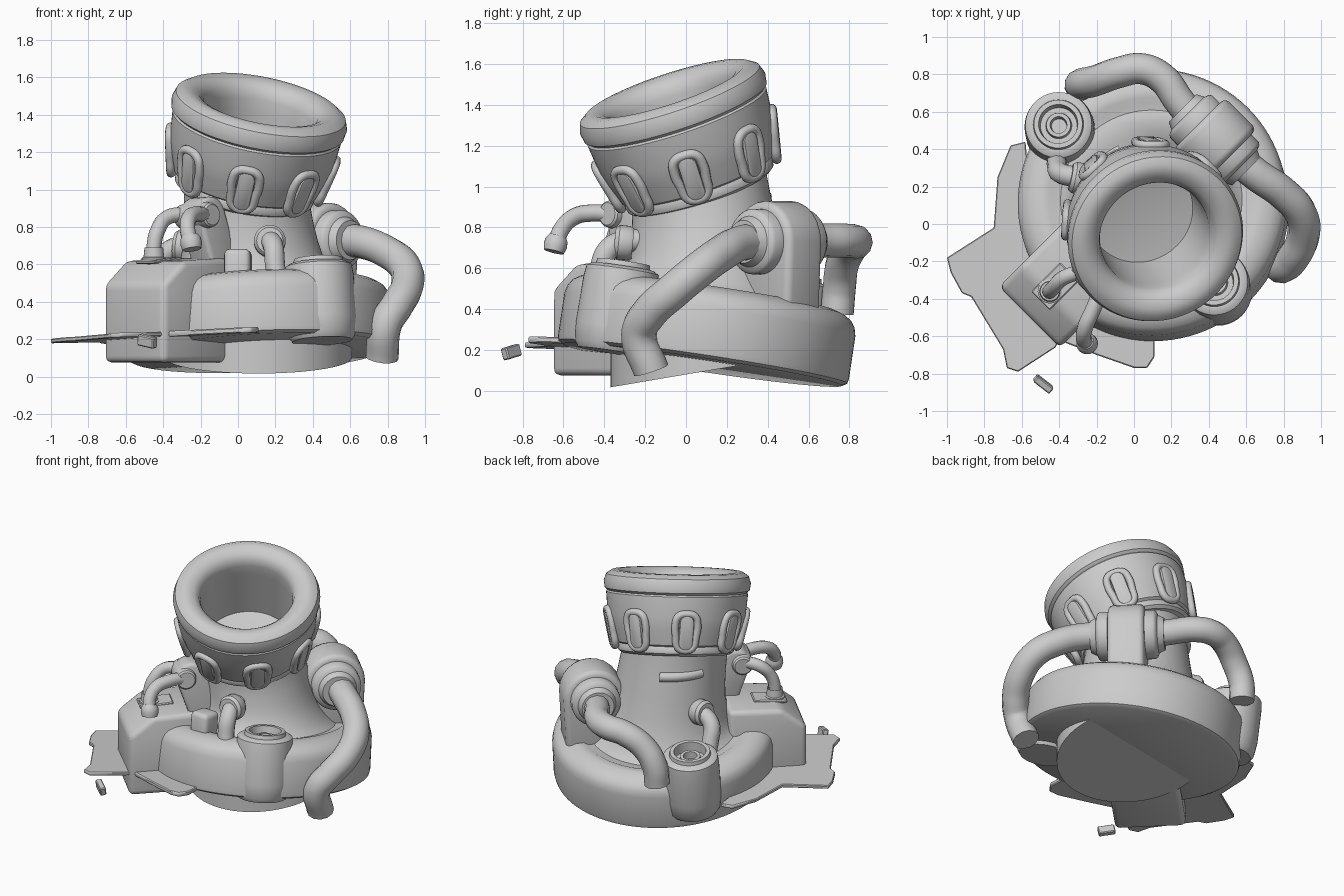
import bpy, bmesh, math
from math import sin, cos, pi
from mathutils import Vector as V, Matrix

if "Cube" in bpy.data.objects:
    bpy.data.objects.remove(bpy.data.objects["Cube"])


def frame(o, z, x=(1, 0, 0)):
    """Matrix at o with local Z along z and local X near x."""
    z = V(z).normalized()
    x = V(x)
    x = (x - z * x.dot(z)).normalized()
    m = Matrix((x, z.cross(x), z)).transposed().to_4x4()
    m.translation = V(o)
    return m


def finish(name, bm, m=None):
    if m is not None:
        bm.transform(m)
    bmesh.ops.recalc_face_normals(bm, faces=bm.faces)
    me = bpy.data.meshes.new(name)
    bm.to_mesh(me)
    bm.free()
    ob = bpy.data.objects.new(name, me)
    bpy.context.collection.objects.link(ob)
    return ob


def skin(bm, rings):
    for a, b in zip(rings, rings[1:]):
        n = max(len(a), len(b))
        for i in range(n):
            j = (i + 1) % n
            if len(a) == 1:
                bm.faces.new((a[0], b[j], b[i]))
            elif len(b) == 1:
                bm.faces.new((a[i], a[j], b[0]))
            else:
                bm.faces.new((a[i], a[j], b[j], b[i]))


def revolve(name, prof, m, n=64):
    """Lathe (radius, height) points round local Z."""
    bm = bmesh.new()
    rings = []
    for r, h in prof:
        k = n if r > 0 else 1
        rings.append([bm.verts.new((r * cos(2 * pi * i / k), r * sin(2 * pi * i / k), h))
                      for i in range(k)])
    skin(bm, rings)
    return finish(name, bm, m)


def prism(name, pts, depth, m, bevel=0.0, segs=3):
    """Extrude an outline in local XY, centred on local Z, with rounded edges."""
    bm = bmesh.new()
    f = bm.faces.new([bm.verts.new((x, y, -depth / 2)) for x, y in pts])
    top = bmesh.ops.extrude_face_region(bm, geom=[f])["geom"]
    bmesh.ops.translate(bm, vec=(0, 0, depth), verts=[v for v in top if isinstance(v, bmesh.types.BMVert)])
    bmesh.ops.recalc_face_normals(bm, faces=bm.faces)
    if bevel:
        es = [e for e in bm.edges if e.calc_face_angle(0) > 0.5]
        bmesh.ops.bevel(bm, geom=es, offset=bevel, segments=segs, affect='EDGES', profile=0.5, clamp_overlap=True)
    return finish(name, bm, m)


def pipe(name, pts, r, cyclic=False, res=8):
    cu = bpy.data.curves.new(name, 'CURVE')
    cu.dimensions = '3D'
    cu.bevel_depth, cu.bevel_resolution, cu.resolution_u = r, 4, res
    cu.use_fill_caps = not cyclic
    s = cu.splines.new('BEZIER')
    s.bezier_points.add(len(pts) - 1)
    for b, p in zip(s.bezier_points, pts):
        b.co = p
        b.handle_left_type = b.handle_right_type = 'AUTO'
    s.use_cyclic_u = cyclic
    ob = bpy.data.objects.new(name, cu)
    bpy.context.collection.objects.link(ob)
    return ob


def arch(hw, low, n=12):
    """Arch outline: half circle at the origin with legs down to low."""
    return [(-hw, low), (hw * .9, low)] + [(hw * cos(pi * i / n), hw * sin(pi * i / n)) for i in range(n + 1)]


RAD, TAN = V((1, 1, 0)).normalized(), V((1, -1, 0)).normalized()
BASE = frame((0.11, 0.08, 0.127), (-0.05, 0.15, 1))
HEAD = frame((0.12, -0.075, 1.435), (0.2, -0.33, 1))

# Tilted round base
revolve("base", [(0, 0), (.69, 0), (.715, .015), (.72, .04), (.72, .25), (.71, .29), (.69, .32),
                 (.65, .345), (.6, .36), (.55, .36), (.52, .34), (.3, .34), (0, .34)], BASE, 96)

# Inner foot under the base: a drum cut off by a plane sloping the other way
w = prism("inner_foot", [(.11 + .5 * cos(pi * i / 32), .13 + .5 * sin(pi * i / 32)) for i in range(64)], .02, None)
for v in w.data.vertices:
    if v.co.z < 0:
        v.co.z = .08 + .17 * v.co.y
    else:
        v.co.z = .25

# Neck: flared tube bending from the base axis to the head axis
bm = bmesh.new()
rings = []
c0, c1 = BASE @ V((0, 0, .33)), HEAD @ V((0, 0, -.42))
for t, r in [(0, .5), (.05, .46), (.12, .43), (.22, .4), (.36, .375), (.52, .36), (.7, .35), (.85, .345), (1, .345)]:
    s = t * t * (3 - 2 * t)
    m = frame(c0.lerp(c1, t), BASE.col[2].xyz.lerp(HEAD.col[2].xyz, s))
    rings.append([bm.verts.new(m @ V((r * cos(pi * i / 32), r * sin(pi * i / 32), 0))) for i in range(64)])
skin(bm, rings)
finish("neck", bm)

# Collar, mouth ring and hollow bore
revolve("mouth_collar", [(.3, -.49), (.355, -.49), (.375, -.475), (.38, -.45), (.372, -.43), (.39, -.42), (.425, -.32),
                         (.447, -.24), (.46, -.1), (.452, -.09), (.47, -.075), (.477, -.03), (.462, .015), (.425, .04),
                         (.385, .042), (.34, .025), (.31, -.005), (.298, -.05), (.296, -.12), (.285, -.46), (0, -.5)], HEAD, 80)

# Eight clasps round the collar: an arched loop over a longer plate
for k in range(8):
    rot = HEAD @ Matrix.Rotation(k * pi / 4 - .06, 4, 'Z')
    loop = [(0, -.21), (.055, -.225), (.073, -.28), (.066, -.36), (.05, -.43), (0, -.45)]
    loop += [(-u, h) for u, h in loop[-2:0:-1]]
    pipe(f"clasp_loop_{k}", [rot @ V((.455 + (h + .2) * .22, u, h)) for u, h in loop], .024, True, 4)
    slot = [(.048 * cos(a), .048 * sin(a) + (.07 if a < pi else -.07))
            for a in [pi * (i + .01) / 8 for i in range(16)]]
    prism(f"clasp_plate_{k}", slot, .05, rot @ frame((.425, 0, -.33), (1, 0, -.22), (0, 1, 0)), .01, 2)

# Bar on the back of the neck
pipe("neck_bar", [V((.09, .07, .95)) + V((cos(a), sin(a), 0)) * .36
                  for a in [pi * .77 + (i - 3) * .13 for i in range(7)]], .032)

# Canisters on the rim, on opposite sides
can = [(0, -.02), (.16, -.02), (.18, .01), (.19, .1), (.185, .33), (.178, .385), (.155, .4), (.135, .4), (.13, .425),
       (.105, .425), (.098, .36), (.07, .36), (.065, .39), (.045, .39), (.04, .34), (0, .34)]
for side, p in (("right", (.34, -.455, 0)), ("left", (-.49, .385, .1))):
    revolve("canister_" + side, can, BASE @ Matrix.Translation(p), 40)

# Elbow pipes from neck to canisters
ring = [(0, -.05), (.075, -.05), (.085, -.03), (.085, .02), (.07, .04), (0, .04)]
pipe("elbow_right", [(.16, -.15, .73), (.17, -.3, .73), (.19, -.38, .69), (.2, -.42, .58), (.22, -.43, .48)], .055)
revolve("elbow_ring_right", ring, frame((.17, -.31, .725), (0, -1, .1)), 32)
pipe("elbow_left", [(-.15, .22, .7), (-.3, .25, .7), (-.39, .27, .65), (-.41, .31, .55), (-.41, .36, .42)], .055)
revolve("elbow_ring_left", ring, frame((-.3, .245, .7), (-1, .2, .1)), 32)

# Large valve block with its two collars
vc = V((.43, .45, .73))
prism("valve_block", arch(.2, -.4), .24, frame(vc, TAN, RAD), .035)
col = [(0, -.24), (.105, -.24), (.115, -.22), (.125, -.2), (.15, -.19), (.16, -.175), (.16, -.1)]
revolve("valve_collars", col + [(r, -h) for r, h in reversed(col)], frame(vc, TAN, RAD), 40)

# Thick hoses
pipe("hose_right", [(.56, .34, .73), (.66, .26, .72), (.79, .17, .67), (.89, .06, .59), (.905, -.06, .49),
                    (.85, -.18, .38), (.79, -.23, .28), (.77, -.17, .1)], .088)
pipe("hose_back", [(.31, .57, .73), (.24, .66, .735), (.15, .78, .735), (.04, .83, .73), (-.08, .81, .71),
                   (-.21, .765, .62), (-.28, .75, .5), (-.29, .74, .38)], .083)

# Tool box on the front left, its outer top edge chamfered
prism("side_box", [(-.26, -.27), (.25, -.27), (.25, .29), (-.1, .275), (-.26, .15)], .46,
      frame((-.375, -.315, .345), TAN, RAD), .035)
prism("small_block", [(-.07, -.12), (.07, -.12), (.07, .08), (-.07, .08)], .14,
      frame((0, -.38, .6), (-.1, -1, .1), (1, 0, 0)), .03)

# Leaning bracket with two thin pipes
up = V((-.28, -.2, 1)).normalized()
bz = TAN - up * TAN.dot(up)
prism("bracket", arch(.1, -.38), .17, frame((-.19, -.27, .86), bz, up.cross(bz)), .025)
small = [(0, -.12), (.055, -.12), (.065, -.11), (.07, -.08), (.07, .08), (.065, .11), (.055, .12), (0, .12)]
revolve("bracket_collars", small, frame((-.22, -.3, .86), bz, up.cross(bz)), 28)
pipe("thin_pipe_left", [(-.27, -.25, .87), (-.38, -.29, .85), (-.43, -.34, .78), (-.45, -.36, .69), (-.45, -.36, .6)], .04)
pipe("thin_pipe_front", [(-.17, -.34, .86), (-.22, -.46, .87), (-.26, -.55, .85), (-.27, -.61, .79), (-.25, -.64, .71)], .042)
revolve("pipe_end", [(0, -.03), (.05, -.03), (.058, 0), (.055, .03), (.042, .05), (0, .05)],
        frame((-.25, -.64, .71), (-.15, .25, 1)), 24)
revolve("pipe_flange", [(.05, .08), (.055, .03), (.065, .025), (.065, 0), (0, 0)], frame((-.45, -.36, .61), (0, 0, 1)), 24)
prism("flange_plate", [(-.1, -.07), (.12, -.07), (.12, .07), (-.1, .07)], .02,
      frame((-.43, -.34, .62), (-.05, -.05, 1), RAD), .006, 1)

# Broken skirt plates round the base
plane = Matrix(((1, 0, 0, 0), (0, 1, 0, 0), (.04, -.03, 1, .225), (0, 0, 0, 1)))
prism("skirt_plate", [(-.58, .44), (-.66, .42), (-.73, .25), (-.75, -.02), (-1, -.18), (-.98, -.26), (-.92, -.37),
                      (-.87, -.39), (-.7, -.67), (-.68, -.77), (-.62, -.79), (-.42, -.66), (-.3, -.45), (-.45, -.2), (-.55, .1)],
      .024, plane, .005, 1)
prism("skirt_plate_front", [(-.38, -.4), (-.38, -.63), (-.2, -.7), (0, -.77), (.07, -.77), (.11, -.71), (.11, -.45)],
      .03, plane, .006, 1)

# Loose chip
prism("loose_chip", [(-.055, -.02), (.055, -.02), (.055, .02), (-.055, .02)], .06,
      frame((-.485, -.855, .19), (.05, -.25, 1), (.77, -.64, 0)), .006, 1)

# Curves to meshes, then smooth shading with sharp edges kept
bpy.ops.object.select_all(action='SELECT')
bpy.context.view_layer.objects.active = w
bpy.ops.object.convert(target='MESH')
bpy.ops.object.select_all(action='SELECT')
bpy.ops.object.shade_smooth_by_angle(angle=math.radians(35))
